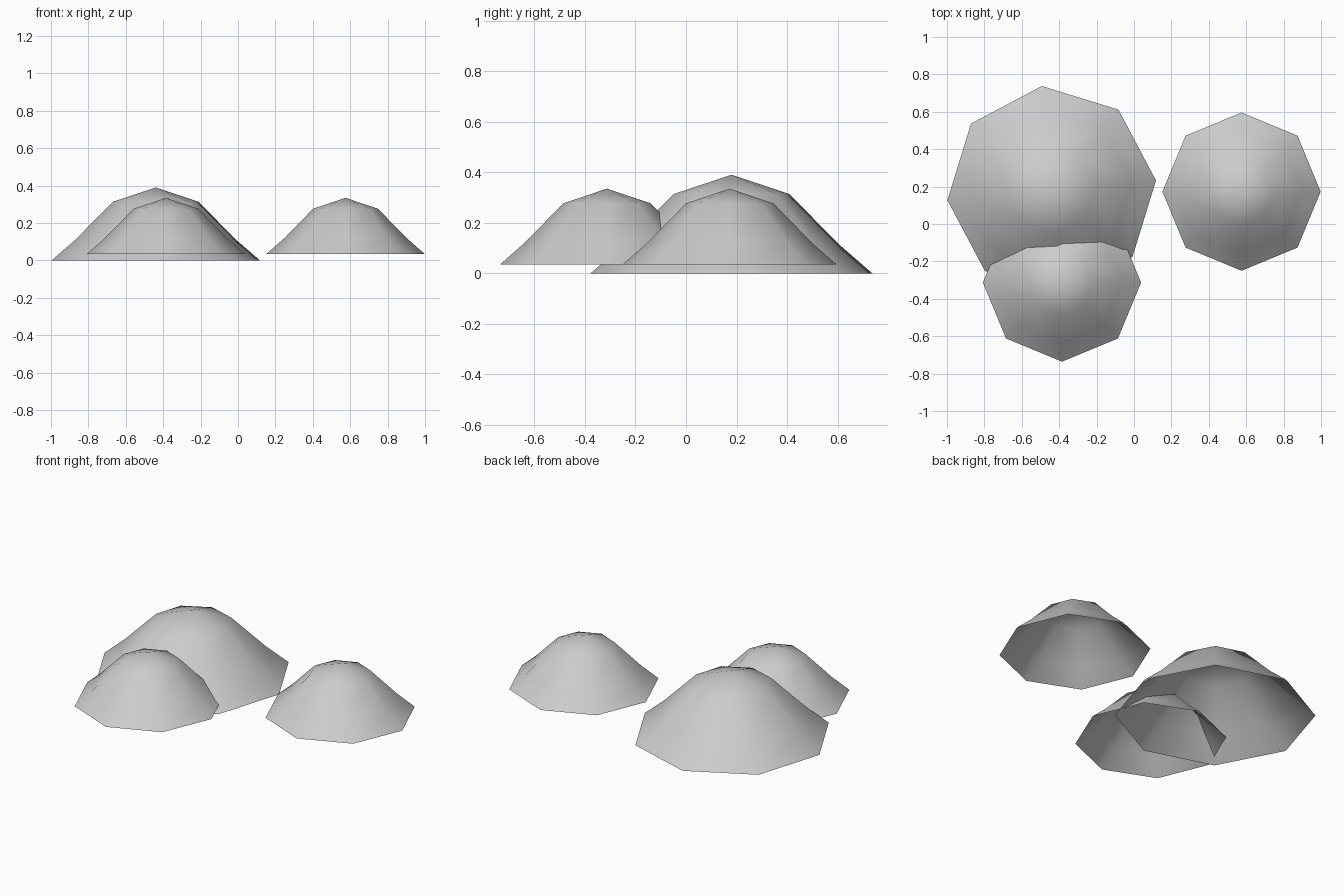
import bpy, bmesh, math

if "Cube" in bpy.data.objects:
    bpy.data.objects.remove(bpy.data.objects["Cube"])

# Mound profile: (radius, height) as fractions, from the open rim up to the tip
PROFILE = [(1.0, 0.0), (0.77, 0.285), (0.41, 0.805)]
SIDES = 8


def mound(name, x, y, base, radius, height, turn):
    bm = bmesh.new()
    rings = []
    for r, h in PROFILE:
        ring = []
        for i in range(SIDES):
            a = math.radians(turn) + 2 * math.pi * i / SIDES
            ring.append(bm.verts.new((r * radius * math.cos(a),
                                      r * radius * math.sin(a), h * height)))
        rings.append(ring)
    tip = bm.verts.new((0, 0, height))
    for i in range(SIDES):
        j = (i + 1) % SIDES
        for lo, hi in zip(rings, rings[1:]):
            bm.faces.new((lo[i], lo[j], hi[j], hi[i]))
        bm.faces.new((rings[-1][i], rings[-1][j], tip))
    for f in bm.faces:
        f.smooth = True
    mesh = bpy.data.meshes.new(name)
    bm.to_mesh(mesh)
    bm.free()
    ob = bpy.data.objects.new(name, mesh)
    ob.location = (x, y, base)
    bpy.context.collection.objects.link(ob)
    return ob


# One large mound and two smaller ones, all hollow underneath
mound("large_mound", -0.44, 0.18, 0.0, 0.56, 0.39, 5.4)
mound("front_mound", -0.385, -0.313, 0.035, 0.423, 0.30, 0)
mound("right_mound", 0.575, 0.173, 0.035, 0.423, 0.30, 0)
